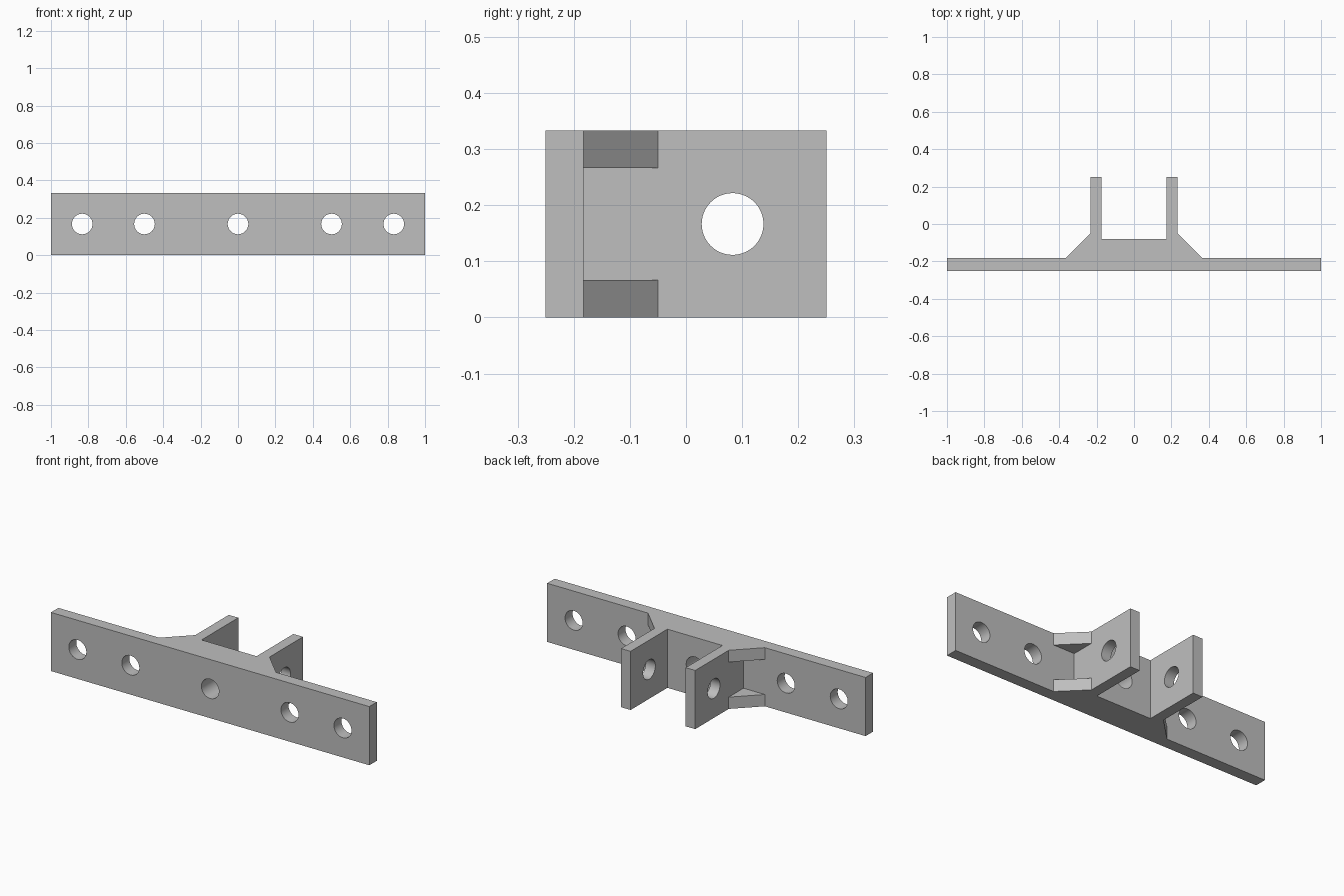
import bpy
import bmesh
from math import radians
from mathutils import Matrix

cube = bpy.data.objects.get("Cube")
if cube:
    bpy.data.objects.remove(cube, do_unlink=True)

HEIGHT = 0.333
MID = HEIGHT / 2
RADIUS = 0.055

grey = bpy.data.materials.new("plain grey")
grey.use_nodes = True
GREY = (0.52, 0.52, 0.52, 1)
grey.diffuse_color = GREY
grey.node_tree.nodes["Principled BSDF"].inputs["Base Color"].default_value = GREY


def add_object(name, bm):
    bmesh.ops.recalc_face_normals(bm, faces=bm.faces)
    mesh = bpy.data.meshes.new(name)
    bm.to_mesh(mesh)
    bm.free()
    mesh.materials.append(grey)
    obj = bpy.data.objects.new(name, mesh)
    bpy.context.collection.objects.link(obj)
    return obj


def extrude_outline(name, points, bottom, top):
    """Upright prism from a plan outline."""
    bm = bmesh.new()
    face = bm.faces.new([bm.verts.new((x, y, bottom)) for x, y in points])
    grown = bmesh.ops.extrude_face_region(bm, geom=[face])["geom"]
    verts = [v for v in grown if isinstance(v, bmesh.types.BMVert)]
    bmesh.ops.translate(bm, verts=verts, vec=(0, 0, top - bottom))
    return add_object(name, bm)


def drill(target, location, axis, depth):
    """Cut a round hole through the target along an axis."""
    bm = bmesh.new()
    turn = Matrix.Rotation(radians(90), 4, "X" if axis == "Y" else "Y")
    bmesh.ops.create_cone(bm, cap_ends=True, segments=64, radius1=RADIUS,
                          radius2=RADIUS, depth=depth,
                          matrix=Matrix.Translation(location) @ turn)
    cutter = add_object("hole_cutter", bm)
    cutter.hide_render = True
    mod = target.modifiers.new("hole", "BOOLEAN")
    mod.operation = "DIFFERENCE"
    mod.solver = "EXACT"
    mod.object = cutter
    bpy.context.view_layer.objects.active = target
    bpy.ops.object.modifier_apply(modifier=mod.name)
    bpy.data.objects.remove(cutter, do_unlink=True)


# Mounting plate with its solid centre block and two arms, as one plan outline
half = [(1, -0.25), (1, -0.183), (0.233, -0.183), (0.233, 0.25),
        (0.173, 0.25), (0.173, -0.08)]
outline = half + [(-x, y) for x, y in reversed(half)]
bracket = extrude_outline("bracket_body", outline, 0, HEIGHT)

# Bolt holes through the plate, then the pin hole through both arms
for x in (-0.833, -0.5, 0, 0.5, 0.833):
    drill(bracket, (x, -0.16, MID), "Y", 0.4)
drill(bracket, (0, 0.083, MID), "X", 1)

# Gussets at the top and bottom of each arm
for side, label in ((1, "left"), (-1, "right")):
    corner = [(side * x, y) for x, y in
              ((0.233, -0.183), (0.367, -0.183), (0.233, -0.05))]
    extrude_outline(f"lower_gusset_{label}", corner, 0, 0.067)
    extrude_outline(f"upper_gusset_{label}", corner, HEIGHT - 0.067, HEIGHT)

# Smooth hole walls with crisp edges
bpy.ops.object.select_all(action="DESELECT")
bracket.select_set(True)
bpy.context.view_layer.objects.active = bracket
bpy.ops.object.shade_smooth_by_angle(angle=radians(30))
